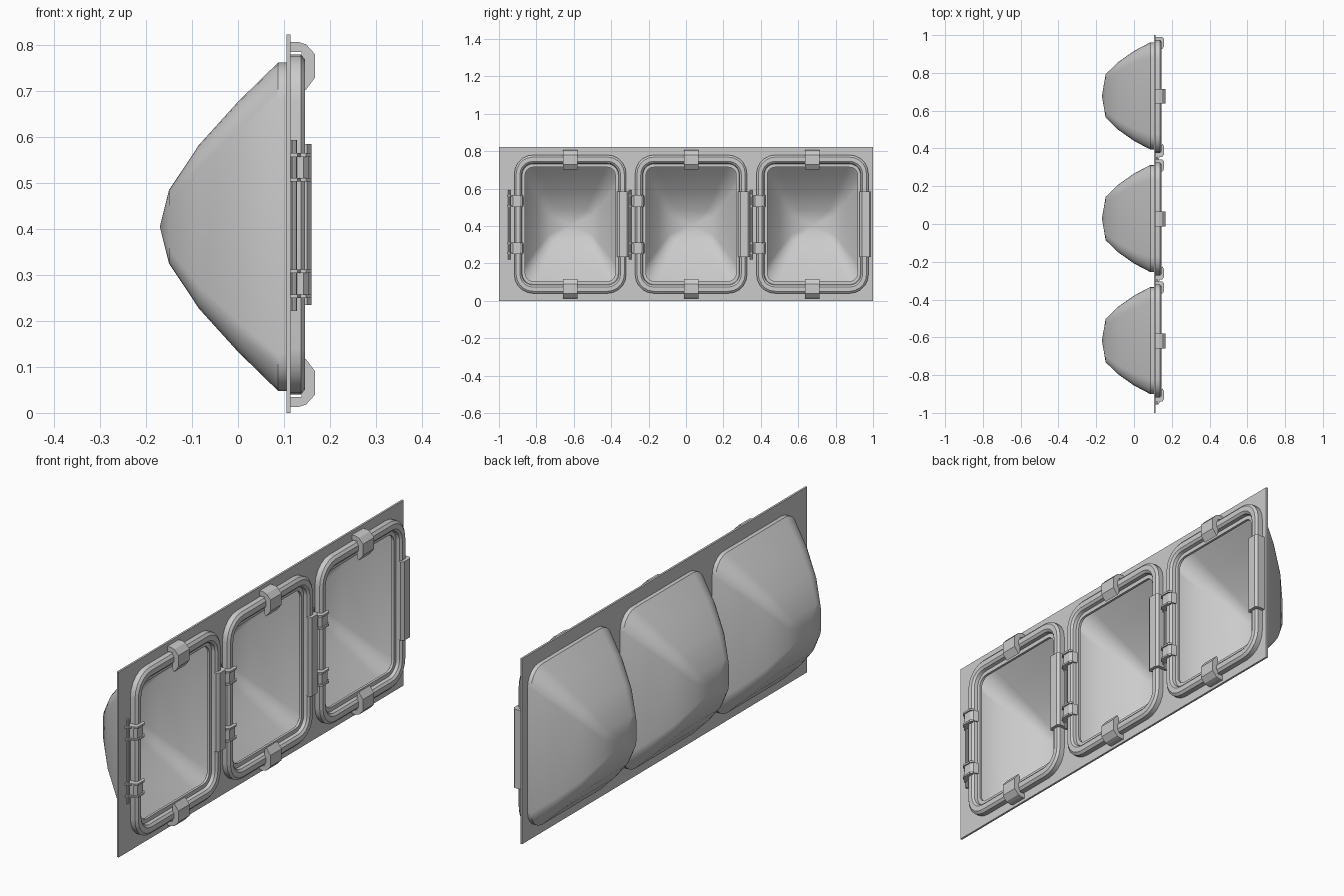
import bpy, bmesh, math
from mathutils import Vector

if "Cube" in bpy.data.objects:
    bpy.data.objects.remove(bpy.data.objects["Cube"])

CENTRES = (-0.619, 0.027, 0.676)   # y of the three lamp units
ZC = 0.41                          # mid height


def finish(name, bm, smooth=None):
    bmesh.ops.recalc_face_normals(bm, faces=bm.faces[:])
    me = bpy.data.meshes.new(name)
    bm.to_mesh(me)
    bm.free()
    ob = bpy.data.objects.new(name, me)
    bpy.context.collection.objects.link(ob)
    if smooth:
        bpy.ops.object.select_all(action='DESELECT')
        bpy.context.view_layer.objects.active = ob
        ob.select_set(True)
        bpy.ops.object.shade_smooth_by_angle(angle=math.radians(smooth))
    return ob


def ring(x, hy, hz, r, yc, zc=ZC, seg=5):
    """Rounded rectangle in the yz plane."""
    pts = []
    for k, (sy, sz) in enumerate(((1, 1), (-1, 1), (-1, -1), (1, -1))):
        for i in range(seg + 1):
            a = math.pi / 2 * (k + i / seg)
            pts.append(Vector((x, yc + sy * (hy - r) + r * math.cos(a),
                               zc + sz * (hz - r) + r * math.sin(a))))
    return pts


def bridge(bm, a, b):
    n = len(a)
    for i in range(n):
        bm.faces.new((a[i], a[(i + 1) % n], b[(i + 1) % n], b[i]))


def prism(name, profile, start, sweep):
    """Closed profile of 3D points pushed along a vector."""
    bm = bmesh.new()
    off, sweep = Vector(start), Vector(sweep)
    a = [bm.verts.new(Vector(p) + off) for p in profile]
    b = [bm.verts.new(Vector(p) + off + sweep) for p in profile]
    bm.faces.new(a)
    bm.faces.new(b)
    bridge(bm, a, b)
    return finish(name, bm)


# Mounting panel with three openings
bm = bmesh.new()
loops = [[Vector((0.1095, y, z)) for y, z in ((-1, 0), (1, 0), (1, 0.823), (-1, 0.823))]]
loops += [ring(0.1095, 0.252, 0.312, 0.045, y) for y in CENTRES]
edges = []
for loop in loops:
    vs = [bm.verts.new(p) for p in loop]
    edges += [bm.edges.new((vs[i], vs[(i + 1) % len(vs)])) for i in range(len(vs))]
bmesh.ops.triangle_fill(bm, edges=edges, use_beauty=True, normal=(1, 0, 0))
panel = finish("mounting_panel", bm)
mod = panel.modifiers.new("thickness", 'SOLIDIFY')
mod.thickness = 0.009
mod.offset = 0

# (x, half width, half height, corner radius) of the reflector
BOWL = ((0.106, 0.284, 0.357, 0.08), (0.087, 0.284, 0.357, 0.08),
        (0.0, 0.238, 0.272, 0.066), (-0.085, 0.178, 0.178, 0.05),
        (-0.15, 0.115, 0.08, 0.032))
# (x, inset from outer edge) of the frame section
FRAME = ((0.113, 0), (0.137, 0), (0.146, 0.010), (0.146, 0.030),
         (0.138, 0.039), (0.124, 0.042), (0.124, 0.058), (0.113, 0.058))
# (x, distance from mid height) of the top and bottom clips
CLIP = ((0.113, 0.397), (0.132, 0.397), (0.148, 0.392), (0.168, 0.370),
        (0.168, 0.320), (0.147, 0.292), (0.138, 0.303), (0.138, 0.375), (0.113, 0.375))
# (x, y) sections of the latch bar and the hinge hook
LATCH = ((0.113, 0.314), (0.150, 0.314), (0.160, 0.304), (0.160, 0.264),
         (0.150, 0.251), (0.138, 0.254), (0.138, 0.298), (0.113, 0.298))
HOOK = ((0.113, -0.318), (0.143, -0.318), (0.154, -0.306), (0.154, -0.268),
        (0.146, -0.256), (0.124, -0.250), (0.124, -0.262), (0.142, -0.270),
        (0.142, -0.300), (0.113, -0.302))
CHEEK = ((0.113, -0.337), (0.130, -0.337), (0.136, -0.322), (0.148, -0.322),
         (0.160, -0.308), (0.160, -0.266), (0.150, -0.252), (0.144, -0.262),
         (0.144, -0.296), (0.113, -0.300))

for n, yc in enumerate(CENTRES, 1):
    # Reflector bowl closing to a point at the back
    bm = bmesh.new()
    rows = [[bm.verts.new(p) for p in ring(x, hy, hz, r, yc + 0.002, 0.405)]
            for x, hy, hz, r in BOWL]
    for a, b in zip(rows, rows[1:]):
        bridge(bm, a, b)
    tip = bm.verts.new((-0.17, yc + 0.002, 0.405))
    last = rows[-1]
    for i in range(len(last)):
        bm.faces.new((last[i], last[(i + 1) % len(last)], tip))
    finish(f"reflector_bowl_{n}", bm, 32)

    # Stepped lens frame
    bm = bmesh.new()
    rows = [[bm.verts.new(p) for p in ring(x, 0.299 - d, 0.37 - d * 1.13, 0.1 - d, yc)]
            for x, d in FRAME]
    for a, b in zip(rows, rows[1:] + rows[:1]):
        bridge(bm, a, b)
    finish(f"lens_frame_{n}", bm, 30)

    # Clips at top and bottom
    for side, s in (("top", 1), ("bottom", -1)):
        prism(f"{side}_clip_{n}", [(x, 0, ZC + s * d) for x, d in CLIP],
              (0, yc - 0.039, 0), (0, 0.078, 0))

    # Latch bar
    prism(f"latch_bar_{n}", [(x, y, 0) for x, y in LATCH], (0, yc, 0.235), (0, 0, 0.35))

    # Two hinges, each a hook between thin cheeks
    for side, z in (("lower", 0.281), ("upper", 0.534)):
        prism(f"{side}_hinge_hook_{n}", [(x, y, 0) for x, y in HOOK],
              (0, yc, z - 0.025), (0, 0, 0.05))
        for k, dz in enumerate((-0.031, 0.023)):
            prism(f"{side}_hinge_cheek_{n}_{k}", [(x, y, 0) for x, y in CHEEK],
                  (0, yc, z + dz), (0, 0, 0.008))

    # Hinge pin
    bpy.ops.mesh.primitive_cylinder_add(vertices=10, radius=0.0065, depth=0.372,
                                        location=(0.122, yc - 0.326, 0.408))
    bpy.context.object.name = f"hinge_pin_{n}"
    bpy.ops.object.shade_smooth_by_angle()
